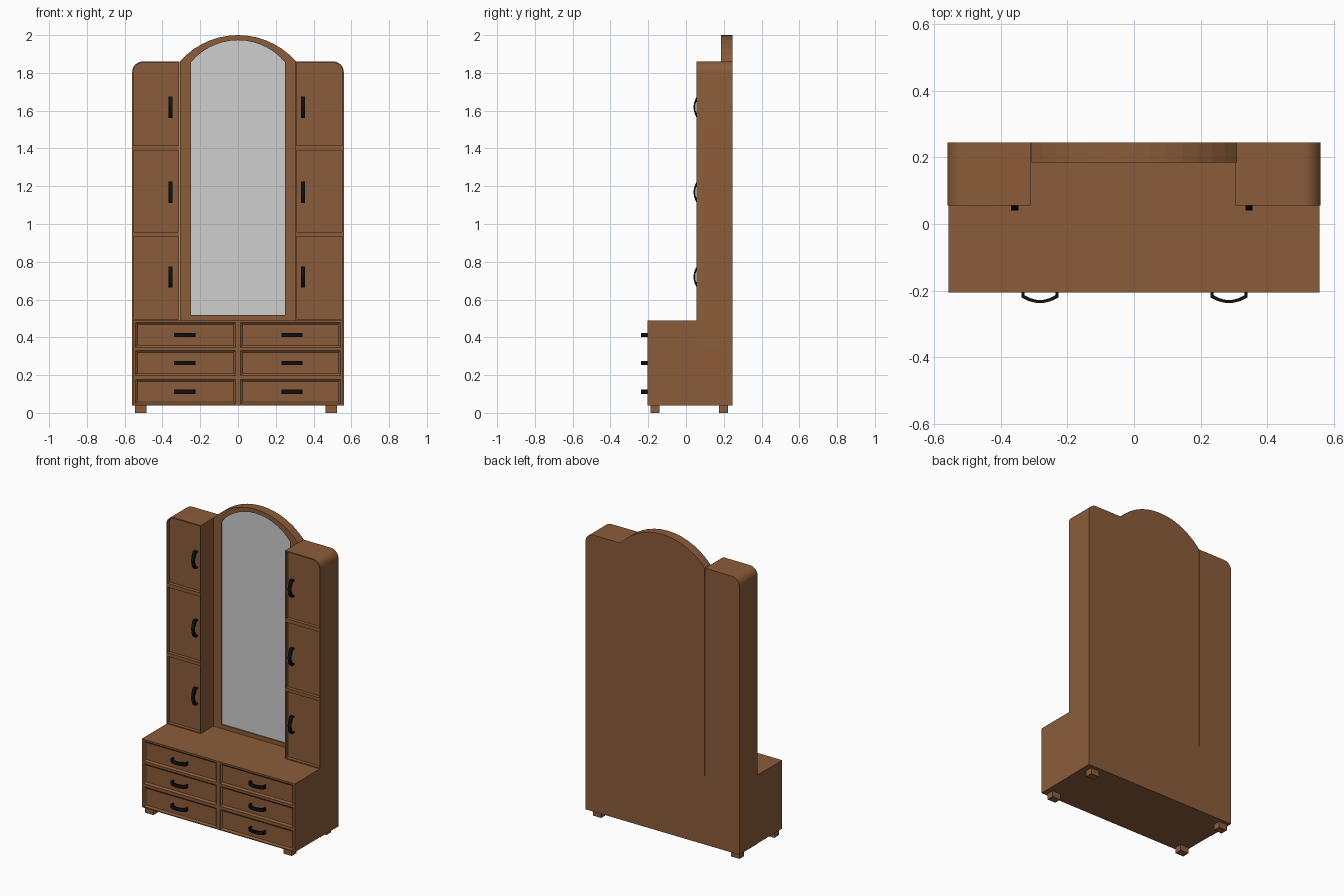
import bpy, bmesh, math
from mathutils import Matrix

if "Cube" in bpy.data.objects:
    bpy.data.objects.remove(bpy.data.objects["Cube"])


def material(name, rgb):
    m = bpy.data.materials.new(name)
    m.diffuse_color = (*rgb, 1)
    m.use_nodes = True
    m.node_tree.nodes["Principled BSDF"].inputs["Base Color"].default_value = m.diffuse_color
    return m


WOOD = material("brown wood", (0.26, 0.108, 0.042))
GLASS = material("mirror grey", (0.62, 0.62, 0.62))
BLACK = material("black metal", (0.005, 0.005, 0.005))

# axis frames: outline drawn on the front (x,z), on plan (x,y) or on the side (z,y)
FRONT = Matrix.Rotation(math.pi / 2, 4, 'X')
PLAN = Matrix.Diagonal((1, -1, -1, 1))
SIDE = Matrix(((0, 0, 1, 0), (0, -1, 0, 0), (1, 0, 0, 0), (0, 0, 0, 1)))


def add(name, me, mat):
    me.materials.append(mat)
    ob = bpy.data.objects.new(name, me)
    bpy.context.collection.objects.link(ob)
    return ob


def plate(name, loops, depth, matrix, mat, smooth=False):
    """Extrude a filled outline (first loop) with holes (other loops)."""
    cu = bpy.data.curves.new(name, 'CURVE')
    cu.dimensions = '2D'
    cu.fill_mode = 'BOTH'
    cu.extrude = depth / 2
    for loop in loops:
        sp = cu.splines.new('POLY')
        sp.points.add(len(loop) - 1)
        for p, (a, b) in zip(sp.points, loop):
            p.co = (a, b, 0, 1)
        sp.use_cyclic_u = True
    tmp = bpy.data.objects.new(name + "_curve", cu)
    bpy.context.collection.objects.link(tmp)
    bpy.context.view_layer.update()
    me = bpy.data.meshes.new_from_object(
        tmp.evaluated_get(bpy.context.evaluated_depsgraph_get()))
    bpy.data.objects.remove(tmp)
    me.transform(matrix)
    bm = bmesh.new()
    bm.from_mesh(me)
    bmesh.ops.remove_doubles(bm, verts=bm.verts, dist=1e-5)
    bmesh.ops.recalc_face_normals(bm, faces=bm.faces)
    for f in bm.faces:
        f.smooth = False
    bm.to_mesh(me)
    bm.free()
    me.materials.clear()
    ob = add(name, me, mat)
    if smooth:
        bpy.ops.object.select_all(action='DESELECT')
        ob.select_set(True)
        bpy.context.view_layer.objects.active = ob
        bpy.ops.object.shade_smooth_by_angle(angle=math.radians(30))
    return ob


def front_plate(name, loops, y0, y1, mat, smooth=False):
    m = Matrix.Translation((0, (y0 + y1) / 2, 0)) @ FRONT
    return plate(name, loops, y1 - y0, m, mat, smooth)


def rect(x0, x1, z0, z1):
    return [(x0, z0), (x1, z0), (x1, z1), (x0, z1)]


def box(name, x0, x1, y0, y1, z0, z1, mat, inset=None):
    bm = bmesh.new()
    bmesh.ops.create_cube(bm, size=1)
    for v in bm.verts:
        v.co = ((x0 + x1) / 2 + v.co.x * (x1 - x0),
                (y0 + y1) / 2 + v.co.y * (y1 - y0),
                (z0 + z1) / 2 + v.co.z * (z1 - z0))
    if inset:
        face = [f for f in bm.faces if f.normal.y < -0.9]
        bmesh.ops.inset_region(bm, faces=face, thickness=inset[0], depth=inset[1])
    me = bpy.data.meshes.new(name)
    bm.to_mesh(me)
    bm.free()
    return add(name, me, mat)


def arch(half, z0, z1, top, n=14):
    """Straight-sided outline from z0 to z1, closed by a circular arc up to top."""
    sag = top - z1
    r = (half * half + sag * sag) / (2 * sag)
    a = math.asin(half / r)
    arc = [(r * math.sin(a - 2 * a * i / n), top - r + r * math.cos(a - 2 * a * i / n))
           for i in range(n + 1)]
    return [(-half, z0), (half, z0)] + arc


def handle(name, matrix):
    """Bowed strap pull: legs plus a shallow arc."""
    def bow(w, base, rise, n=10):
        return [(w * (2 * i / n - 1), base + rise * (1 - (2 * i / n - 1) ** 2))
                for i in range(n + 1)]
    outer = [(-0.056, 0)] + bow(0.056, 0.024, 0.017) + [(0.056, 0)]
    inner = [(-0.047, 0)] + bow(0.047, 0.017, 0.015) + [(0.047, 0)]
    plate(name, [outer + inner[::-1]], 0.022, matrix, BLACK, True)


# lower cabinet: carcass, front frame and six drawers
box("base_carcass", -0.557, 0.557, -0.185, 0.245, 0.04, 0.49, WOOD)
columns = [("left", -0.543, -0.014, -0.282), ("right", 0.014, 0.543, 0.285)]
rows = [(0.046, 0.178), (0.198, 0.33), (0.346, 0.479)]
holes = [rect(x0, x1, z0, z1) for _, x0, x1, _ in columns for z0, z1 in rows]
front_plate("base_front_frame", [rect(-0.557, 0.557, 0.04, 0.49)] + holes,
            -0.205, -0.185, WOOD)
for side, x0, x1, hx in columns:
    for i, (z0, z1) in enumerate(rows):
        box(f"{side}_drawer_{i + 1}", x0, x1, -0.204, -0.18, z0, z1, WOOD,
            (0.015, -0.009))
        handle(f"{side}_drawer_handle_{i + 1}",
               Matrix.Translation((hx, -0.196, (z0 + z1) / 2)) @ PLAN)

# side towers with three recessed doors each
doors = [(0.496, 0.935), (0.957, 1.39), (1.415, 1.853)]
for side, s, inner, outer, hx in [("left", -1, 0.31, 0.56, -0.358),
                                  ("right", 1, 0.305, 0.56, 0.345)]:
    def rounded(x_in, x_out, z0, z1, r, n=8):
        pts = [(x_in, z1), (x_in, z0), (x_out, z0)]
        for i in range(n + 1):
            t = math.pi / 2 * i / n
            pts.append((x_out - r + r * math.cos(t), z1 - r + r * math.sin(t)))
        return [(s * x, z) for x, z in pts]
    front_plate(f"{side}_tower", [rounded(inner, outer, 0.04, 1.86, 0.055)],
                0.078, 0.245, WOOD, True)
    holes = [rounded(inner + 0.006, outer - 0.006, z0, z1, 0.05 if i == 2 else 0.001)
             for i, (z0, z1) in enumerate(doors)]
    front_plate(f"{side}_door_frame", [rounded(inner, outer, 0.04, 1.86, 0.055)] + holes,
                0.055, 0.078, WOOD, True)
    for i, z in enumerate((0.72, 1.168, 1.618)):
        handle(f"{side}_door_handle_{i + 1}", Matrix.Translation((hx, 0.081, z)) @ SIDE)

# arched centre panel, frame and mirror
outline = arch(0.308, 0.48, 1.86, 2.0)
opening = arch(0.25, 0.517, 1.855, 1.973)
front_plate("centre_back_panel", [outline], 0.197, 0.245, WOOD)
front_plate("mirror_frame", [outline, opening], 0.185, 0.197, WOOD)
front_plate("mirror", [opening], 0.193, 0.199, GLASS)

# feet
for xn, x in (("left", -0.515), ("right", 0.493)):
    for yn, y in (("front", -0.164), ("back", 0.198)):
        box(f"{yn}_{xn}_foot", x - 0.03, x + 0.03, y - 0.024, y + 0.024, 0, 0.042, WOOD)
